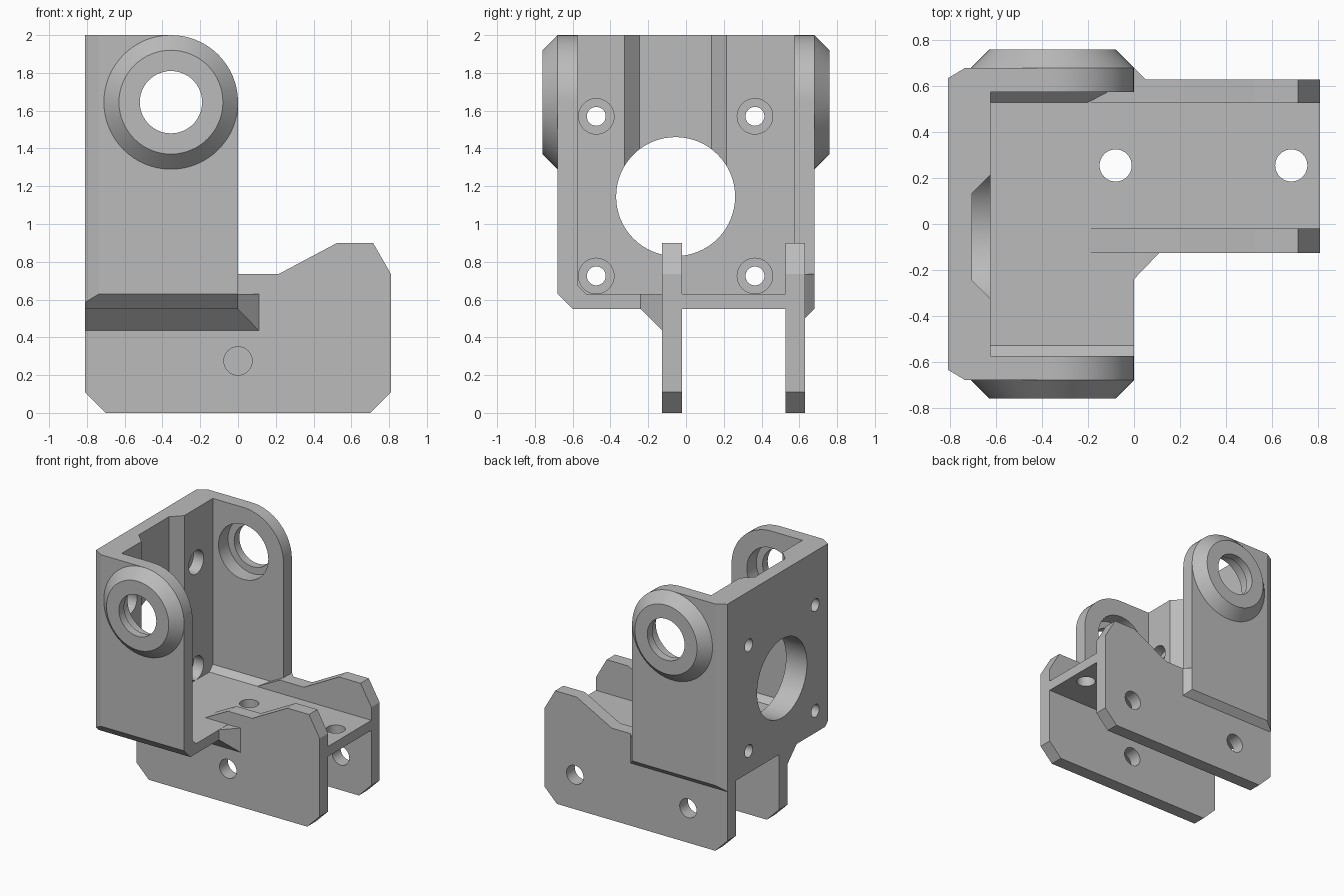
import bpy, bmesh, math

if "Cube" in bpy.data.objects:
    bpy.data.objects.remove(bpy.data.objects["Cube"])

grey = bpy.data.materials.new("plain grey")
grey.diffuse_color = (0.5, 0.5, 0.5, 1)
grey.use_nodes = True
grey.node_tree.nodes["Principled BSDF"].inputs["Base Color"].default_value = grey.diffuse_color


def finish(name, bm):
    bmesh.ops.recalc_face_normals(bm, faces=bm.faces)
    mesh = bpy.data.meshes.new(name)
    bm.to_mesh(mesh)
    bm.free()
    ob = bpy.data.objects.new(name, mesh)
    bpy.context.collection.objects.link(ob)
    return ob


def prism(name, pts, axis, lo, hi):
    """Extrude a 2D outline along x (y,z outline), y (x,z) or z (x,y)."""
    place = {"x": lambda u, v, d: (d, u, v),
             "y": lambda u, v, d: (u, d, v),
             "z": lambda u, v, d: (u, v, d)}[axis]
    bm = bmesh.new()
    a = [bm.verts.new(place(u, v, lo)) for u, v in pts]
    b = [bm.verts.new(place(u, v, hi)) for u, v in pts]
    bm.faces.new(a)
    bm.faces.new(b)
    for i in range(len(a)):
        j = (i + 1) % len(a)
        bm.faces.new((a[i], a[j], b[j], b[i]))
    return finish(name, bm)


def hull(name, pts):
    bm = bmesh.new()
    for p in pts:
        bm.verts.new(p)
    bmesh.ops.convex_hull(bm, input=bm.verts[:])
    bmesh.ops.dissolve_limit(bm, angle_limit=0.005, verts=bm.verts[:], edges=bm.edges[:])
    return finish(name, bm)


def ring(u, v, r, n=64):
    return [(u + r * math.cos(2 * math.pi * i / n),
             v + r * math.sin(2 * math.pi * i / n)) for i in range(n)]


def combine(body, other, op):
    mod = body.modifiers.new("combine", "BOOLEAN")
    mod.operation, mod.solver, mod.object = op, "EXACT", other
    bpy.context.view_layer.update()
    dg = bpy.context.evaluated_depsgraph_get()
    mesh = bpy.data.meshes.new_from_object(body.evaluated_get(dg))
    body.modifiers.clear()
    body.data = mesh
    bpy.data.objects.remove(other)


# U-shaped housing: back plate, two side walls and floor
body = prism("motor_bracket", [(-.81, -.635), (-.735, -.68), (0, -.68), (0, .68),
                               (-.735, .68), (-.81, .635)], "z", .55, 2)
cuts = [
    prism("cavity", [(-.575, 2.1), (-.575, .675), (-.53, .63), (.53, .63),
                     (.575, .675), (.575, 2.1)], "x", -.625, .2),
    prism("bottom_chamfer", [(-.72, .67), (-.72, .51), (-.56, .51)], "x", -1, .2),
]
# Rounded top corner of the side walls
arc = [(x, z) for x, z in ring(-.355, 1.645, .355)[:17]]
cuts.append(prism("corner_round", arc + [(-.355, 2.1), (.1, 2.1), (.1, 1.645)], "y", -1, 1))
for c in cuts:
    combine(body, c, "DIFFERENCE")

# Mounting rails, deck and gussets
rail = [(-.81, .11), (-.70, 0), (.70, 0), (.81, .11), (.81, .735), (.715, .9), (.525, .9),
        (.215, .735), (0, .735), (-.2, .63), (-.2, .59), (-.81, .59)]
adds = [
    prism("front_rail", rail, "y", -.126, -.02),
    prism("back_rail", rail, "y", .526, .63),
    prism("deck", [(-.3, -.08), (.81, -.08), (.81, .58), (-.3, .58)], "z", .55, .63),
    hull("front_gusset", [(-.81, -.24, .55), (-.81, -.24, .6), (0, -.24, .55), (0, -.24, .63),
                          (.11, -.126, .63), (.11, -.126, .436), (-.81, -.126, .436),
                          (-.81, -.08, .6), (-.81, -.08, .436), (.11, -.08, .436),
                          (.11, -.08, .63)]),
    hull("back_gusset", [(-.81, .6, .5), (-.81, .63, .5), (-.81, .635, .505), (-.81, .635, .6),
                         (-.735, .68, .55), (-.735, .68, .6), (0, .68, .55), (0, .68, .735),
                         (.05, .63, .735), (.05, .63, .5), (.05, .6, .5), (.05, .6, .735),
                         (-.81, .6, .6)]),
]
# Tapered bearing bosses on both walls
for side in (-1, 1):
    adds.append(hull("boss", [(x, side * y, z) for y, r in ((.62, .3), (.68, .355), (.76, .275))
                              for x, z in ring(-.355, 1.645, r)]))
for a in adds:
    combine(body, a, "UNION")

# Bearing bores, motor opening with relief groove
cuts = [
    prism("bearing_bore", ring(-.355, 1.645, .165), "y", -1, 1),
    prism("bearing_seat", ring(-.355, 1.645, .22), "y", -.695, .695),
    prism("motor_opening", ring(-.055, 1.145, .315), "x", -1, -.5),
    prism("relief_groove", [(-.6, .24), (-.705, .135), (-.705, -.245), (-.6, -.35)],
          "z", 1.145, 2.1),
    prism("front_rail_hole", ring(0, .275, .075, 40), "y", -.3, .2),
]
for x in (-.46, .54):
    cuts.append(prism("back_rail_hole", ring(x, .275, .075, 40), "y", .4, .8))
for x in (-.08, .685):
    cuts.append(prism("deck_hole", ring(x, .255, .07, 40), "z", .5, .7))
# Counterbored motor screw holes
for y in (-.475, .365):
    for z in (.725, 1.57):
        cuts.append(prism("screw_hole", ring(y, z, .05, 32), "x", -1, -.5))
        cuts.append(prism("screw_seat", ring(y, z, .094, 40), "x", -.715, -.6))
for c in cuts:
    combine(body, c, "DIFFERENCE")

# Colour and shading
body.data.materials.clear()
body.data.materials.append(grey)
for p in body.data.polygons:
    p.material_index = 0
bpy.ops.object.select_all(action="DESELECT")
body.select_set(True)
bpy.context.view_layer.objects.active = body
bpy.ops.object.shade_smooth_by_angle(angle=math.radians(25))
